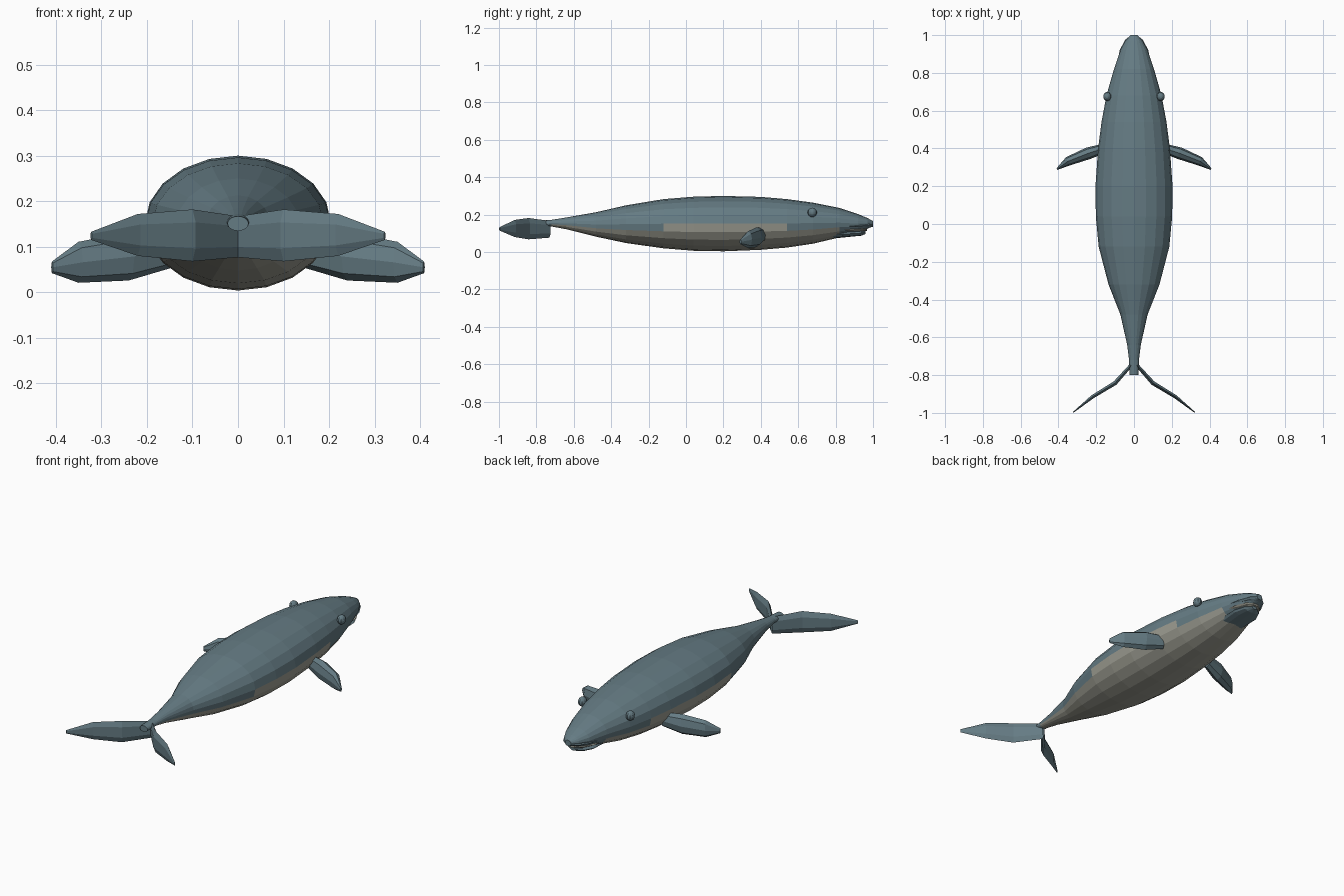
import bpy, bmesh, math
from mathutils import Vector

cube = bpy.data.objects.get("Cube")
if cube:
    bpy.data.objects.remove(cube)


def material(name, rgb):
    mat = bpy.data.materials.new(name)
    mat.use_nodes = True
    mat.diffuse_color = (*rgb, 1)
    mat.node_tree.nodes["Principled BSDF"].inputs["Base Color"].default_value = (*rgb, 1)
    return mat


slate = material("slate_blue", (0.13, 0.20, 0.23))
cream = material("belly_cream", (0.34, 0.34, 0.29))


def finish(bm, name, mats):
    bmesh.ops.recalc_face_normals(bm, faces=bm.faces)
    mesh = bpy.data.meshes.new(name)
    bm.to_mesh(mesh)
    bm.free()
    for mat in mats:
        mesh.materials.append(mat)
    obj = bpy.data.objects.new(name, mesh)
    bpy.context.collection.objects.link(obj)
    return obj


def loft(name, sections, sides, mats, rule=None):
    """Skin elliptical sections given as (centre, side axis, up axis).
    rule(section, side) picks the material of each face."""
    bm = bmesh.new()
    rings = []
    for centre, across, up in sections:
        angles = [2 * math.pi * i / sides for i in range(sides)]
        rings.append([bm.verts.new(centre + across * math.sin(a) + up * math.cos(a))
                      for a in angles])
    for s, (a, b) in enumerate(zip(rings, rings[1:])):
        for i in range(sides):
            j = (i + 1) % sides
            face = bm.faces.new((a[i], a[j], b[j], b[i]))
            face.material_index = rule(s, i) if rule else 0
    bm.faces.new(rings[0])
    bm.faces.new(rings[-1])
    return finish(bm, name, mats)


def along_y(rows):
    """Rows of (y, half width, top, bottom) become upright sections."""
    return [(Vector((0, y, (t + b) / 2)), Vector((w, 0, 0)), Vector((0, 0, (t - b) / 2)))
            for y, w, t, b in rows]


# Body, tail to snout
body_rows = [
    (-0.80, 0.023, 0.167, 0.135), (-0.72, 0.026, 0.172, 0.137),
    (-0.64, 0.036, 0.185, 0.122), (-0.48, 0.072, 0.213, 0.082),
    (-0.32, 0.135, 0.250, 0.048), (-0.12, 0.187, 0.283, 0.020),
    (0.04, 0.202, 0.296, 0.007), (0.20, 0.204, 0.300, 0.004),
    (0.40, 0.190, 0.295, 0.012), (0.54, 0.172, 0.283, 0.024),
    (0.68, 0.146, 0.264, 0.045), (0.82, 0.106, 0.236, 0.078),
    (0.92, 0.072, 0.203, 0.100), (0.97, 0.046, 0.182, 0.125),
    (1.00, 0.017, 0.166, 0.138)]


def belly(section, side):
    y = (body_rows[section][0] + body_rows[section + 1][0]) / 2
    if not -0.72 < y < 0.82:
        return 0
    low = 5 if -0.12 < y < 0.54 else 6
    return int(low <= side < 20 - low)


loft("body", along_y(body_rows), 20, [slate, cream], belly)

# Mouth: pale gap between an upper lip and a lower jaw
loft("lower_jaw", along_y([
    (0.78, 0.070, 0.115, 0.072), (0.88, 0.074, 0.114, 0.082),
    (0.935, 0.050, 0.115, 0.087), (0.96, 0.016, 0.113, 0.096)]), 12, [slate])
loft("mouth_gap", along_y([
    (0.80, 0.085, 0.130, 0.108), (0.89, 0.079, 0.130, 0.108),
    (0.945, 0.050, 0.132, 0.110), (0.968, 0.016, 0.132, 0.114)]), 12, [cream])
loft("upper_lip", along_y([
    (0.82, 0.095, 0.150, 0.125), (0.92, 0.076, 0.152, 0.126),
    (0.975, 0.047, 0.156, 0.130), (1.00, 0.016, 0.156, 0.135)]), 12, [slate])


def blade(name, side, rows, sides):
    """Rows of (x, y, z, half height, half thickness), mirrored by side."""
    ends = Vector(rows[-1][:2]) - Vector(rows[0][:2])
    normal = Vector((-ends.y * side, ends.x, 0)).normalized()
    return loft(name, [(Vector((x * side, y, z)), normal * t, Vector((0, 0, h)))
                       for x, y, z, h, t in rows], sides, [slate])


for label, side in (("left", 1), ("right", -1)):
    # Swept pectoral flipper
    blade(label + "_flipper", side, [
        (0.145, 0.405, 0.092, 0.038, 0.024), (0.24, 0.375, 0.079, 0.053, 0.032),
        (0.35, 0.332, 0.066, 0.045, 0.024), (0.408, 0.291, 0.055, 0.013, 0.005)], 8)
    # Upright tail blade
    blade(label + "_fluke", side, [
        (0.0, -0.73, 0.122, 0.045, 0.010), (0.10, -0.842, 0.125, 0.057, 0.013),
        (0.22, -0.915, 0.126, 0.046, 0.011), (0.322, -0.997, 0.124, 0.009, 0.003)], 6)
    # Bulging eye
    bm = bmesh.new()
    bmesh.ops.create_uvsphere(bm, u_segments=10, v_segments=8, radius=0.025)
    bmesh.ops.scale(bm, vec=(0.85, 1, 1), verts=bm.verts)
    bmesh.ops.translate(bm, vec=(0.142 * side, 0.675, 0.212), verts=bm.verts)
    finish(bm, label + "_eye", [slate])
